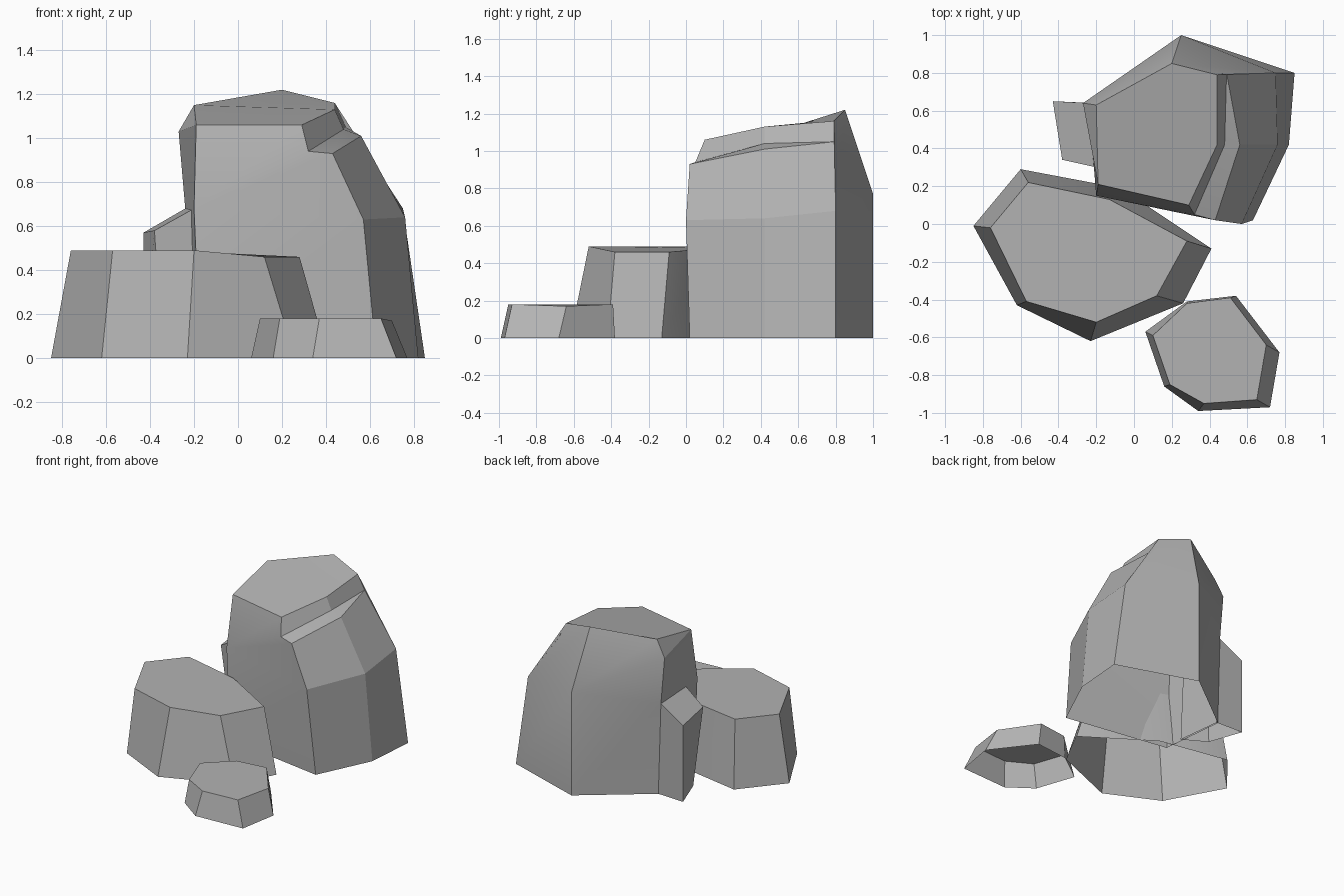
import bpy
import bmesh
from math import radians

default_cube = bpy.data.objects.get("Cube")
if default_cube:
    bpy.data.objects.remove(default_cube, do_unlink=True)

# One plain stone colour
stone = bpy.data.materials.new("stone grey")
stone.use_nodes = True
colour = (0.45, 0.45, 0.45, 1)
stone.diffuse_color = colour
shader = next(n for n in stone.node_tree.nodes if n.type == 'BSDF_PRINCIPLED')
shader.inputs["Base Color"].default_value = colour
shader.inputs["Roughness"].default_value = 0.9


def make_rock(name, points, faces):
    """Build an open-bottomed rock from named points and faces naming them."""
    bm = bmesh.new()
    verts = {key: bm.verts.new(co) for key, co in points.items()}
    for face in faces:
        bm.faces.new([verts[key] for key in face])
    bmesh.ops.recalc_face_normals(bm, faces=bm.faces[:])
    bm.normal_update()
    # The rocks have no underside, so the upward area must win
    if sum(f.normal.z * f.calc_area() for f in bm.faces) < 0:
        bmesh.ops.reverse_faces(bm, faces=bm.faces[:])
    mesh = bpy.data.meshes.new(name)
    bm.to_mesh(mesh)
    bm.free()
    mesh.materials.append(stone)
    rock = bpy.data.objects.new(name, mesh)
    bpy.context.collection.objects.link(rock)
    bpy.ops.object.select_all(action='DESELECT')
    rock.select_set(True)
    bpy.context.view_layer.objects.active = rock
    bpy.ops.object.shade_smooth_by_angle(angle=radians(20))
    return rock


def wall_faces(lower, upper):
    """Quads joining two closed rings of point names."""
    count = len(lower)
    return [(lower[i], lower[(i + 1) % count], upper[(i + 1) % count], upper[i])
            for i in range(count)]


def make_block(name, base, top):
    """Tapered block: a ground outline, walls and one cap."""
    points = {("base", i): (x, y, 0) for i, (x, y) in enumerate(base)}
    points.update({("top", i): co for i, co in enumerate(top)})
    lower = [("base", i) for i in range(len(base))]
    upper = [("top", i) for i in range(len(top))]
    return make_rock(name, points, wall_faces(lower, upper) + [upper])


# Small front rock
make_block(
    "small_rock",
    [(.06, -.57), (.16, -.86), (.34, -.99), (.72, -.97),
     (.77, -.68), (.54, -.38), (.28, -.41)],
    [(.1, -.59, .18), (.19, -.85, .18), (.37, -.95, .18), (.65, -.93, .18),
     (.7, -.64, .17), (.51, -.39, .18), (.28, -.42, .18)])

# Medium rock at the front
make_block(
    "medium_rock",
    [(-.85, -.01), (-.62, -.43), (-.23, -.62), (.26, -.42),
     (.41, -.13), (-.07, .19), (-.6, .29)],
    [(-.76, -.02), (-.57, -.41), (-.2, -.52), (.12, -.38),
     (.28, -.09), (-.13, .13), (-.56, .22)] and
    [(-.76, -.02, .49), (-.57, -.41, .49), (-.2, -.52, .49), (.12, -.38, .46),
     (.28, -.09, .46), (-.13, .13, .48), (-.56, .22, .49)])

# Slab leaning on the side of the large rock
make_block(
    "side_slab",
    [(-.43, .65), (-.34, .4), (-.17, .3), (-.21, .64)],
    [(-.43, .65, .57), (-.38, .34, .58), (-.2, .3, .68), (-.24, .64, .68)])

# Large rock: ground outline, waist, stepped ledge and sloping crown
corners = ["front_left", "front_right", "right", "back_right", "back", "back_left"]
ground = [(-.17, .15), (.63, .02), (.82, .42), (.85, .8), (.25, 1), (-.22, .64)]
waist = [(-.2, .15, .68), (.57, 0, .63), (.76, .42, .64),
         (.75, .8, .68), (.25, 1, .77), (-.24, .64, .68)]
points = {"base_" + c: (x, y, 0) for c, (x, y) in zip(corners, ground)}
points.update(zip(corners, waist))
points.update(
    ledge_front=(.43, .02, .93), ledge_middle=(.56, .42, 1.01),
    ledge_end=(.49, .8, 1.05),
    step_front=(.32, .05, .94), step_middle=(.48, .42, 1.04),
    crown_front=(.29, .1, 1.06), crown_right=(.44, .42, 1.13),
    crown_back=(.44, .79, 1.16), peak=(.2, .85, 1.22),
    crown_left=(-.2, .63, 1.15), crown_corner=(-.19, .21, 1.06),
    shoulder=(-.27, .64, 1.03))
faces = wall_faces(["base_" + c for c in corners], corners)
faces += [line.split() for line in (
    # front and right slopes
    "front_left front_right ledge_front step_front",
    "front_left step_front crown_front crown_corner",
    "front_right right ledge_middle ledge_front",
    "right back_right ledge_end ledge_middle",
    # ledge and the step above it
    "ledge_front ledge_middle step_middle step_front",
    "ledge_middle ledge_end step_middle",
    "step_front step_middle crown_right crown_front",
    "step_middle ledge_end crown_back crown_right",
    # back and left slopes
    "back_right back peak crown_back",
    "back_right crown_back ledge_end",
    "back back_left shoulder",
    "back shoulder crown_left peak",
    "back_left front_left crown_corner shoulder",
    "shoulder crown_corner crown_left",
    # crown
    "crown_corner crown_front crown_right crown_left",
    "crown_left crown_right crown_back peak")]
make_rock("large_rock", points, faces)
